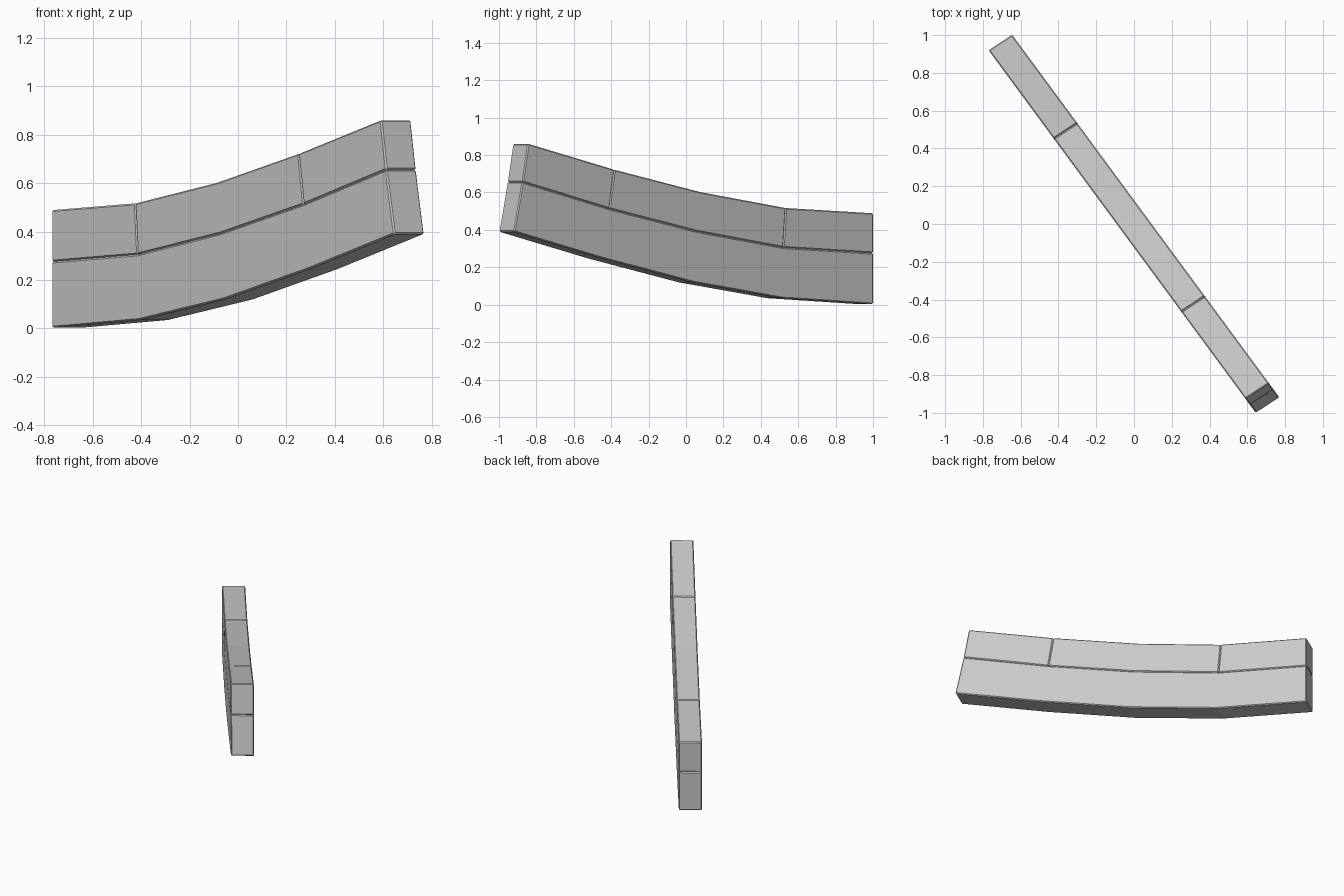
import bpy
import bmesh
from mathutils import Vector

cube = bpy.data.objects.get("Cube")
if cube:
    bpy.data.objects.remove(cube, do_unlink=True)

# Single stone colour
stone = bpy.data.materials.new("stone_grey")
stone.use_nodes = True
colour = (0.59, 0.59, 0.59, 1.0)
stone.diffuse_color = colour
stone.node_tree.nodes["Principled BSDF"].inputs["Base Color"].default_value = colour

# Curved course lines as (x, z) on the front of the wall
BOTTOM = [(-0.77, 0.003), (-0.41, 0.035), (-0.06, 0.12), (0.295, 0.247), (0.645, 0.39)]
JOINT = [(-0.77, 0.276), (-0.415, 0.306), (-0.075, 0.392), (0.27, 0.513), (0.612, 0.656)]
TOP = [(-0.77, 0.489), (-0.425, 0.517), (-0.09, 0.602), (0.25, 0.722), (0.59, 0.861)]
THICKNESS = Vector((0.125, 0.082, 0.0))


def on_wall(p):
    """Place a profile point on the slanted front plane."""
    x, z = p
    return Vector((x, 0.92 - (x + 0.77) * 1.357, z))


def make_block(name, lower, upper, first, last):
    """Bent block between two course lines, with chamfered rims."""
    bm = bmesh.new()
    rings = []
    for lo, hi in zip(lower[first:last + 1], upper[first:last + 1]):
        a, b = on_wall(lo), on_wall(hi)
        rings.append([bm.verts.new(v) for v in (a, a + THICKNESS, b + THICKNESS, b)])
    for r, s in zip(rings, rings[1:]):
        for i in range(4):
            j = (i + 1) % 4
            bm.faces.new((r[i], r[j], s[j], s[i]))
    bm.faces.new(rings[0])
    bm.faces.new(rings[-1])
    bmesh.ops.recalc_face_normals(bm, faces=bm.faces)
    mesh = bpy.data.meshes.new(name)
    bm.to_mesh(mesh)
    bm.free()
    mesh.materials.append(stone)
    obj = bpy.data.objects.new(name, mesh)
    bpy.context.scene.collection.objects.link(obj)
    bevel = obj.modifiers.new("chamfer", "BEVEL")
    bevel.width = 0.006
    bevel.segments = 1
    bevel.limit_method = "ANGLE"
    bevel.angle_limit = 0.6


# Lower course is one long block, upper course is three
make_block("lower_block", BOTTOM, JOINT, 0, 4)
make_block("upper_block_low_end", JOINT, TOP, 0, 1)
make_block("upper_block_middle", JOINT, TOP, 1, 3)
make_block("upper_block_high_end", JOINT, TOP, 3, 4)
